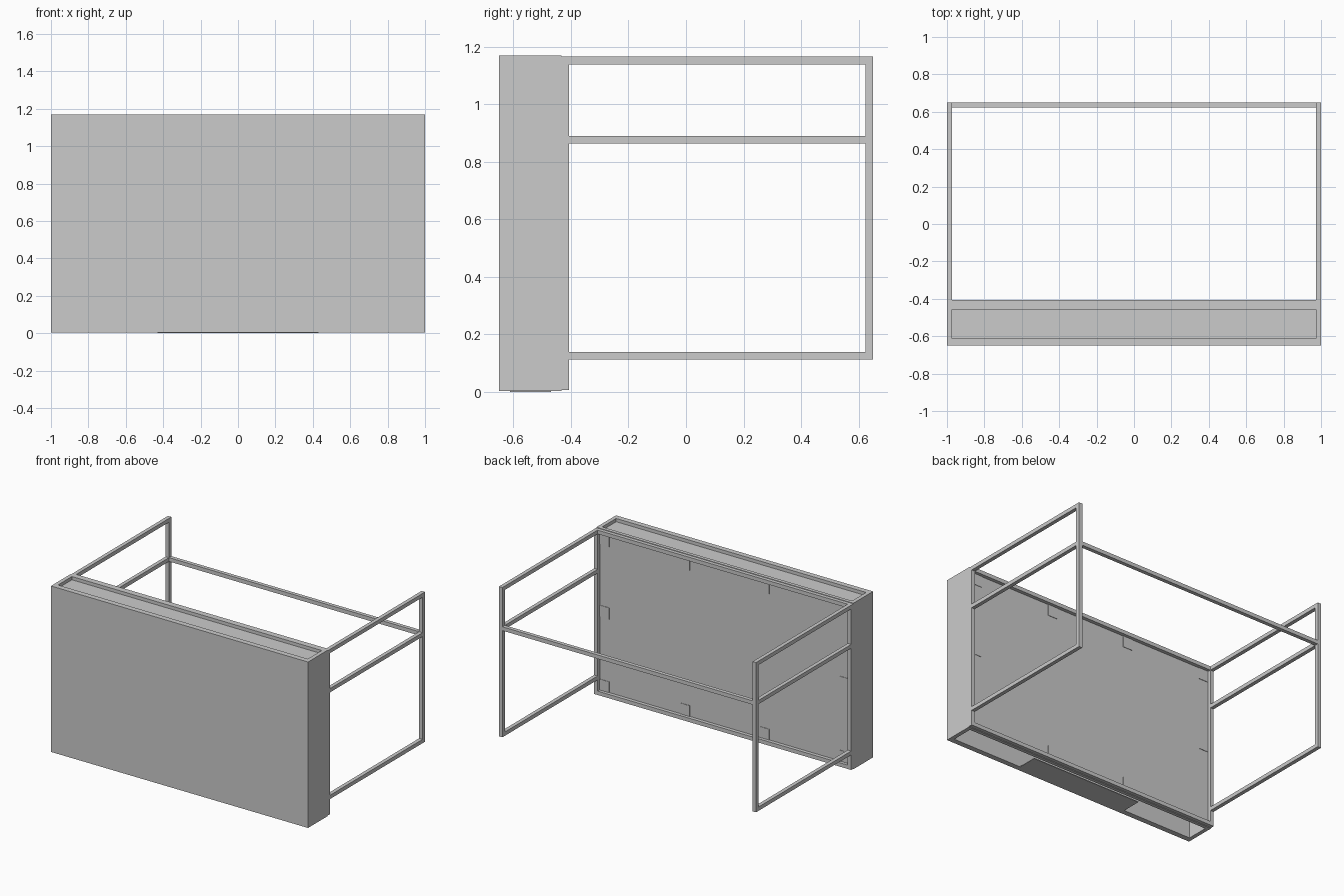
import bpy

if "Cube" in bpy.data.objects:
    bpy.data.objects.remove(bpy.data.objects["Cube"])


def box(name, x, y, z):
    """Axis-aligned box from (min, max) ranges."""
    bpy.ops.mesh.primitive_cube_add(
        size=1, location=[(r[0] + r[1]) / 2 for r in (x, y, z)])
    ob = bpy.context.object
    ob.name = name
    ob.scale = [r[1] - r[0] for r in (x, y, z)]
    bpy.ops.object.transform_apply(location=False, rotation=False, scale=True)
    return ob


T = 0.027            # square tube width
TOP = 1.166          # top of the tube frames
Z0 = 0.003           # underside of the cabinet
Y_BACK = -0.432      # back of the cabinet
Y_FRAME = -0.407     # back of the perimeter frame

# Hollow front cabinet
box("front_panel", (-1, 1), (-0.65, -0.612), (Z0, 1.17))
box("back_panel", (-1, 1), (-0.457, Y_BACK), (Z0, 1.17))
for side, s in (("left", -1), ("right", 1)):
    box(side + "_cabinet_wall", sorted((s * 0.972, s)), (-0.612, -0.457), (Z0, 1.17))
box("recessed_top", (-0.972, 0.972), (-0.612, -0.457), (1.13, 1.147))
box("bottom_plate", (-0.43, 0.43), (-0.612, -0.47), (0, 0.005))

# Perimeter frame on the back of the cabinet
fy = (Y_BACK, Y_FRAME)
box("back_frame_top", (-1 + T, 1 - T), fy, (TOP - T, TOP))
box("back_frame_bottom", (-1 + T, 1 - T), fy, (0.007, 0.007 + T))

# Side frames: uprights and three rails each
for side, s in (("left", -1), ("right", 1)):
    x = sorted((s * (1 - T), s))
    box(side + "_back_frame_post", x, fy, (0.007, TOP))
    box(side + "_rear_post", x, (0.65 - T, 0.65), (0.113, TOP))
    for level, z in (("lower", 0.113), ("middle", 0.863), ("upper", TOP - T)):
        box(f"{side}_{level}_rail", x, (Y_FRAME, 0.65 - T), (z, z + T))

# Cross bar joining the rear posts
box("rear_cross_bar", (-1 + T, 1 - T), (0.65 - T, 0.65), (0.863, 0.863 + T))

# Thin mounting tabs around the back panel
tabs = [(cx, cz) for cx in (-0.935, -0.31, 0.31, 0.935) for cz in (0.07, 1.10)]
tabs += [(-0.935, 0.59), (0.935, 0.59)]
for i, (cx, cz) in enumerate(tabs):
    box(f"mounting_tab_{i + 1}", (cx - 0.037, cx + 0.037),
        (Y_BACK, Y_BACK + 0.003), (cz - 0.04, cz + 0.04))
